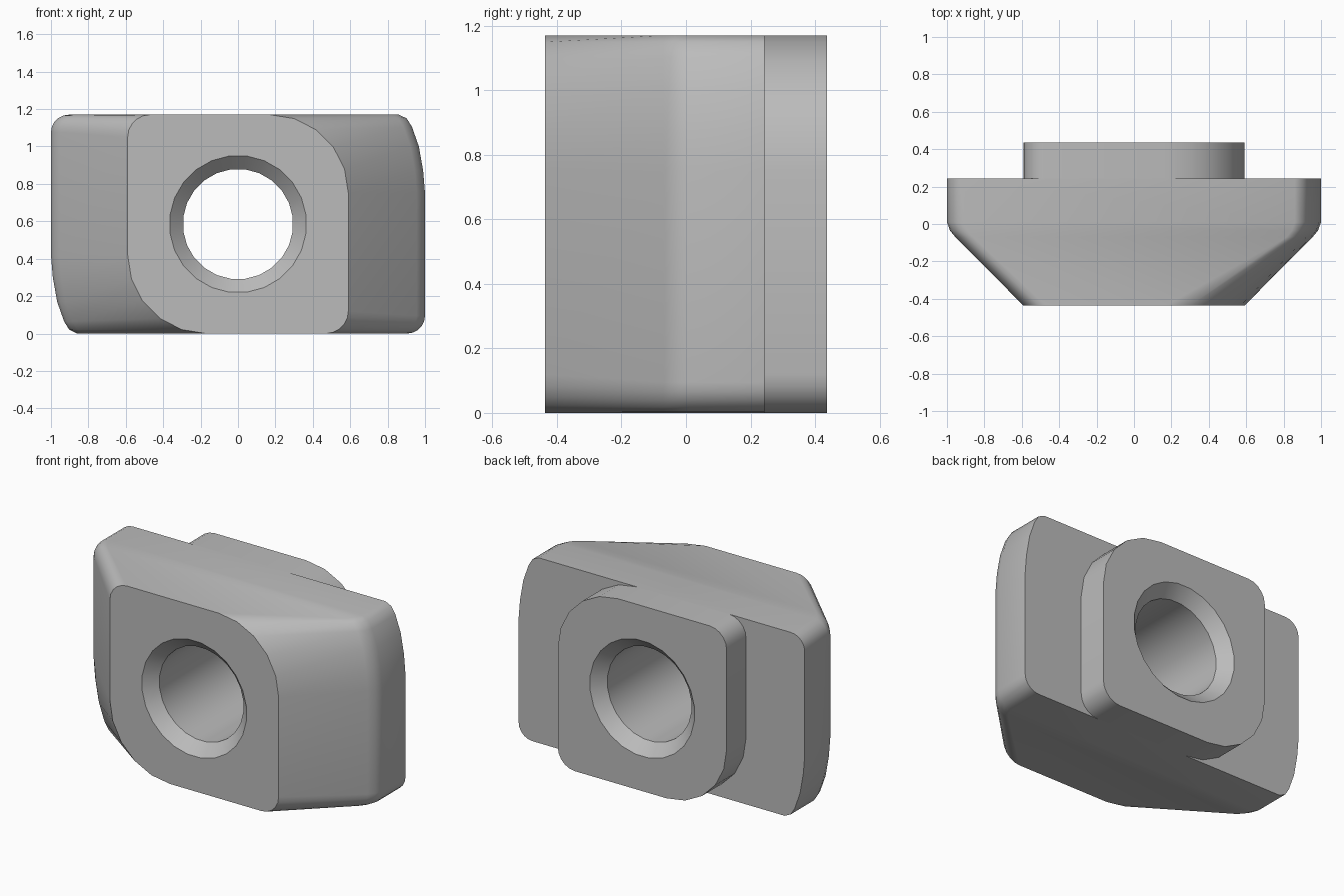
import bpy, bmesh
from math import sin, cos, pi, radians

if "Cube" in bpy.data.objects:
    bpy.data.objects.remove(bpy.data.objects["Cube"])

N = 6                  # points per corner
H = 1.17               # overall height
MID = H / 2


def arc(w, r, start):
    """Quarter-round corner of a rectangle with half width w and half height MID."""
    sx = 1 if start == 0 else -1
    cx, cz = sx * (w - r), MID - r
    return [(cx + r * cos(start + pi / 2 * k / (N - 1)),
             cz + r * sin(start + pi / 2 * k / (N - 1))) for k in range(N)]


def half_turn(half):
    """Complete an outline that repeats after half a turn."""
    return half + [(-x, -z) for x, z in half]


def neck_outline():
    return half_turn(arc(0.59, 0.42, 0) + arc(0.59, 0.12, pi / 2))


def wing_outline(w):
    swept = [(1, 0.75), (0.99, 0.87), (0.967, 1.0), (0.93, 1.105), (0.902, 1.15), (0.86, H)]
    swept = [(x - 1 + w, z - MID) for x, z in swept]
    return half_turn(swept + arc(w, 0.095, pi / 2))


def circle(r):
    return [(r * cos((k + 0.5) * pi / 2 / N), r * sin((k + 0.5) * pi / 2 / N))
            for k in range(4 * N)]


# Sections from the front face, around the outside to the back, then through the bore
front, step, back = -0.437, 0.243, 0.437
sections = [
    (front, neck_outline()),
    (-0.07, wing_outline(0.955)),
    (-0.035, wing_outline(0.984)),
    (0.01, wing_outline(1.0)),
    (step, wing_outline(1.0)),
    (step, neck_outline()),
    (back, neck_outline()),
    (back, circle(0.367)),
    (back - 0.072, circle(0.295)),
    (front + 0.072, circle(0.295)),
    (front, circle(0.367)),
]

bm = bmesh.new()
rings = [[bm.verts.new((x, y, z + MID)) for x, z in pts] for y, pts in sections]
for a, b in zip(rings, rings[1:] + rings[:1]):
    for i in range(len(a)):
        j = (i + 1) % len(a)
        bm.faces.new((a[i], a[j], b[j], b[i]))

# The step has no height along the flat top and bottom
flat = [f for f in bm.faces if f.calc_area() < 1e-6]
bmesh.ops.delete(bm, geom=flat, context='FACES_ONLY')
bmesh.ops.recalc_face_normals(bm, faces=bm.faces[:])

mesh = bpy.data.meshes.new("slot_nut_body")
bm.to_mesh(mesh)
bm.free()
body = bpy.data.objects.new("slot_nut_body", mesh)
bpy.context.collection.objects.link(body)

# Plain grey metal
grey = bpy.data.materials.new("metal_grey")
grey.use_nodes = True
colour = (0.5, 0.5, 0.5, 1)
grey.diffuse_color = colour
grey.node_tree.nodes["Principled BSDF"].inputs["Base Color"].default_value = colour
mesh.materials.append(grey)

# Smooth rounds, crisp edges
bpy.ops.object.select_all(action='DESELECT')
body.select_set(True)
bpy.context.view_layer.objects.active = body
bpy.ops.object.shade_smooth_by_angle(angle=radians(38))
